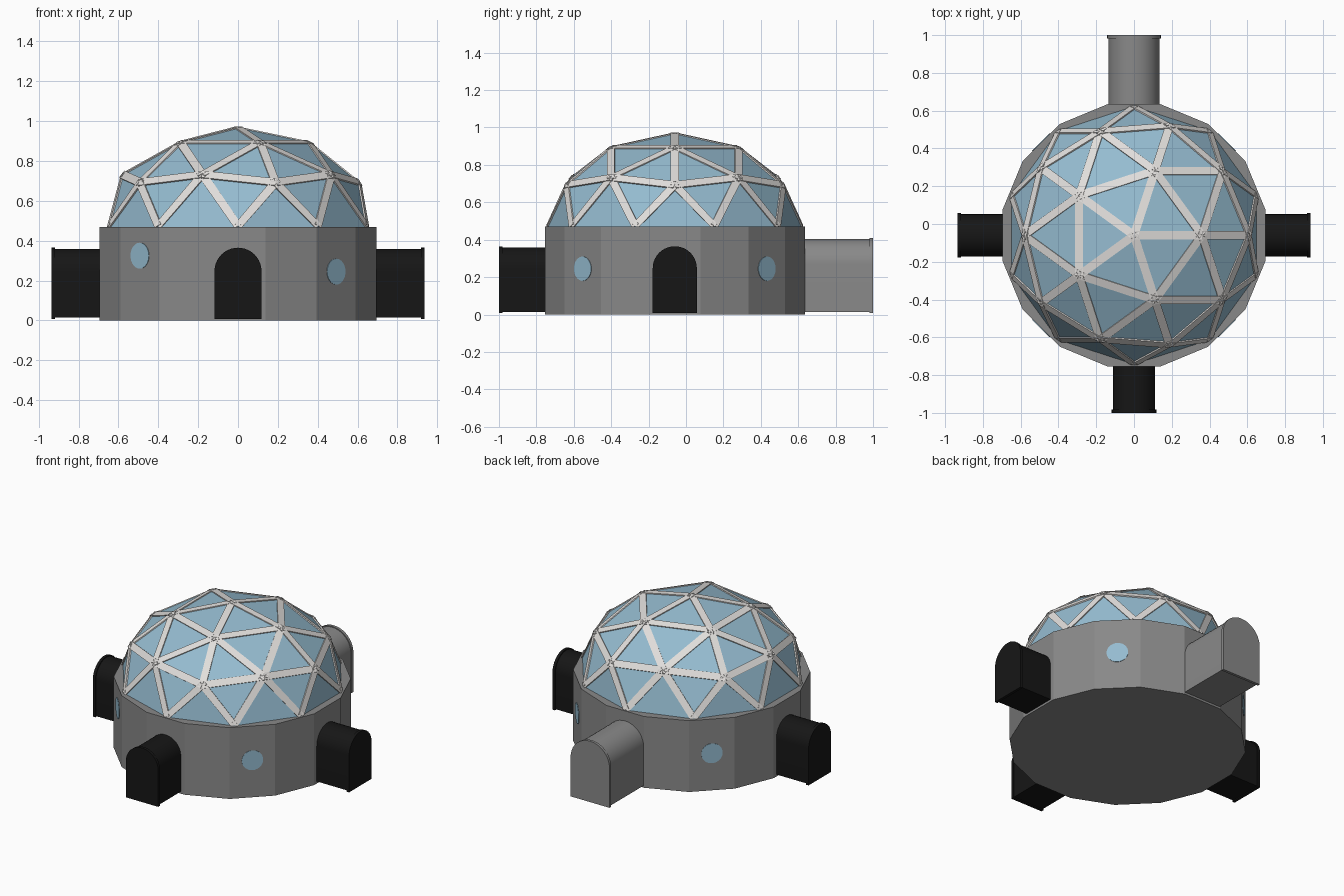
import bpy, bmesh
from math import pi, sin, cos, radians
from mathutils import Vector, Matrix

if "Cube" in bpy.data.objects:
    bpy.data.objects.remove(bpy.data.objects["Cube"])

CY = -0.06          # centre of the building in y
BASE_H = 0.47
APO = 0.695         # wall distance from the centre


def material(name, rgb):
    m = bpy.data.materials.new(name)
    m.diffuse_color = (*rgb, 1)
    m.use_nodes = True
    m.node_tree.nodes["Principled BSDF"].inputs["Base Color"].default_value = m.diffuse_color
    return m


WALL = material("wall_grey", (0.25, 0.25, 0.25))
STRUT = material("strut_grey", (0.75, 0.73, 0.71))
GLASS = material("glass_blue", (0.30, 0.50, 0.63))
BLACK = material("black", (0.008, 0.008, 0.008))


def finish(bm, name, mat, smooth=False):
    bmesh.ops.recalc_face_normals(bm, faces=bm.faces)
    me = bpy.data.meshes.new(name)
    bm.to_mesh(me)
    bm.free()
    ob = bpy.data.objects.new(name, me)
    bpy.context.collection.objects.link(ob)
    me.materials.append(mat)
    if smooth:
        bpy.ops.object.select_all(action='DESELECT')
        ob.select_set(True)
        bpy.context.view_layer.objects.active = ob
        bpy.ops.object.shade_smooth_by_angle(angle=radians(30))
    return ob


# 16-sided base with flats facing the axes
bm = bmesh.new()
r = APO / cos(pi / 16)
bmesh.ops.create_cone(bm, cap_ends=True, segments=16, radius1=r, radius2=r, depth=BASE_H)
lo = min(bm.verts, key=lambda v: abs(v.co.y)).co
turn = pi / 16 if abs(lo.y) < 0.01 else 0
bm.transform(Matrix.Translation((0, CY, BASE_H / 2)) @ Matrix.Rotation(turn, 4, 'Z'))
finish(bm, "base", WALL)

# Geodesic dome: upper half of a flattened icosphere
bm = bmesh.new()
bmesh.ops.create_icosphere(bm, subdivisions=2, radius=1)
bmesh.ops.delete(bm, geom=[v for v in bm.verts if v.co.z < -0.01], context='VERTS')
bm.transform(Matrix.Translation((0, CY, BASE_H)) @ Matrix.Diagonal((0.683, 0.683, 0.5, 1)))
bm.normal_update()
edges = [(e.verts[0].co.copy(), e.verts[1].co.copy(),
          (e.link_faces[0].normal + e.link_faces[1].normal).normalized())
         for e in bm.edges if len(e.link_faces) == 2]
finish(bm, "dome_panels", GLASS)

# Flat struts along every inner dome edge
bm = bmesh.new()
for a, b, n in edges:
    if n.dot((a + b) / 2 - Vector((0, CY, BASE_H))) < 0:
        n = -n
    d = (b - a).normalized()
    side = n.cross(d)
    rot = Matrix((d, side, n)).transposed().to_4x4()
    mid = (a + b) / 2 - n * 0.006
    size = Matrix.Diagonal(((b - a).length, 0.044, 0.018, 1))
    bmesh.ops.create_cube(bm, size=1, matrix=Matrix.Translation(mid) @ rot @ size)
for v in bm.verts:
    v.co.z = max(v.co.z, BASE_H - 0.005)
finish(bm, "dome_struts", STRUT)


def arch(bm, half, z0, z1, d0, d1):
    """Arched block running outward along -y from d0 to d1."""
    spring = z1 - half
    pts = [(-half, z0), (half, z0)]
    pts += [(half * cos(pi * i / 20), spring + half * sin(pi * i / 20)) for i in range(21)]
    f = bm.faces.new([bm.verts.new((x, -d0, z)) for x, z in pts])
    ext = bmesh.ops.extrude_face_region(bm, geom=[f], use_keep_orig=True)
    for v in ext["geom"]:
        if isinstance(v, bmesh.types.BMVert):
            v.co.y = -d1


def tunnel(name, angle, half, top, length, mat):
    bm = bmesh.new()
    arch(bm, half - 0.006, 0.014, top - 0.006, APO - 0.03, length - 0.004)
    arch(bm, half, 0.008, top, length - 0.018, length)
    bm.transform(Matrix.Translation((0, CY, 0)) @ Matrix.Rotation(radians(angle), 4, 'Z'))
    finish(bm, name, mat, True)


# Entrance tunnels with end flanges
tunnel("front_tunnel", 0, 0.118, 0.365, 0.94, BLACK)
tunnel("right_tunnel", 90, 0.118, 0.365, 0.935, BLACK)
tunnel("left_tunnel", -90, 0.118, 0.365, 0.935, BLACK)
tunnel("back_tunnel", 180, 0.142, 0.41, 1.06, WALL)

# Round windows on the diagonal walls
for name, ang, z in (("front_left", -135, 0.325), ("front_right", -45, 0.245),
                     ("back_right", 45, 0.245), ("back_left", 135, 0.245)):
    bm = bmesh.new()
    bmesh.ops.create_cone(bm, cap_ends=True, segments=32, radius1=0.065, radius2=0.065, depth=0.02)
    bm.transform(Matrix.Translation((0, CY, z)) @ Matrix.Rotation(radians(ang), 4, 'Z')
                 @ Matrix.Translation((APO - 0.007, 0, 0)) @ Matrix.Rotation(pi / 2, 4, 'Y'))
    finish(bm, name + "_window", GLASS, True)
